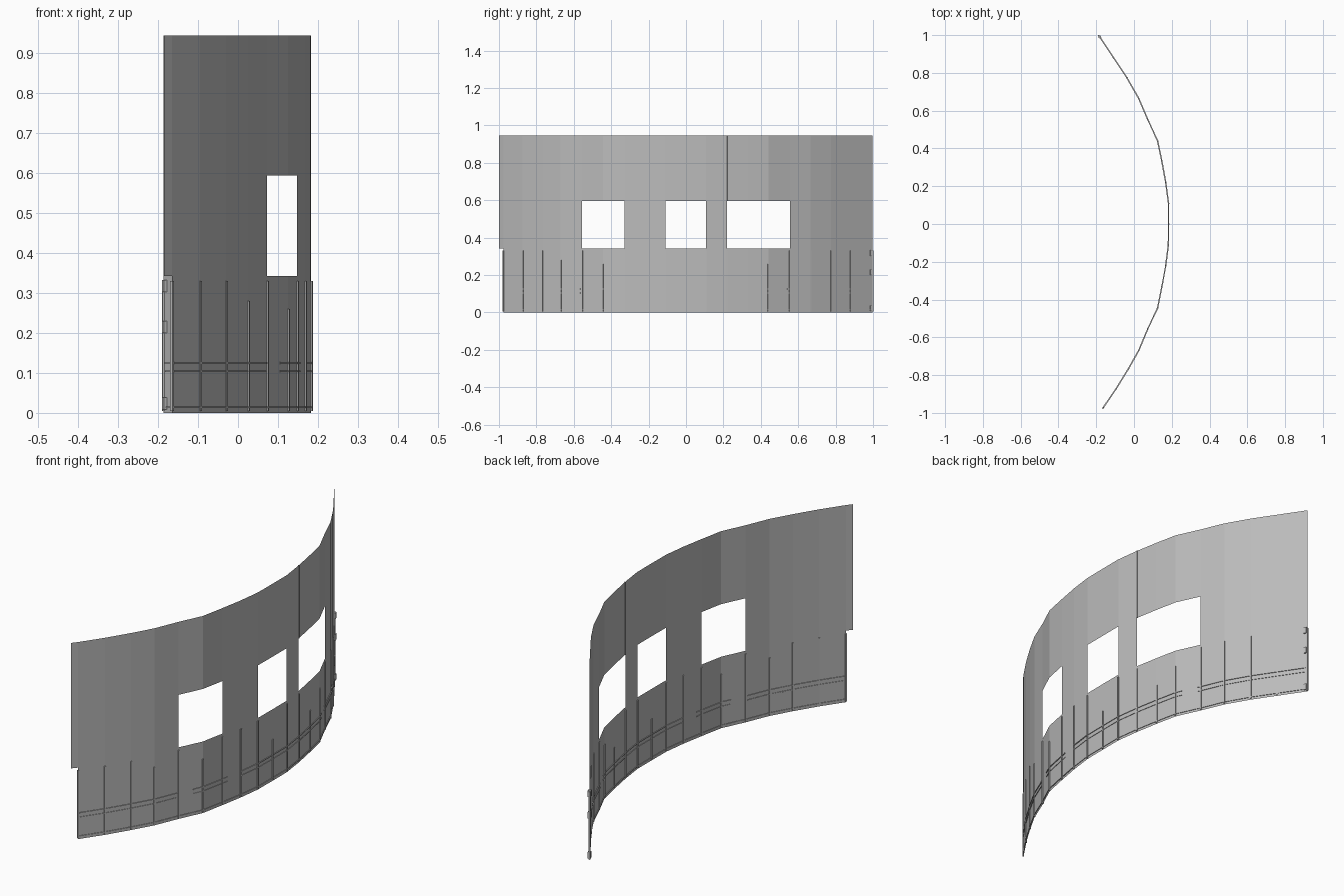
import bpy, bmesh
from mathutils import Vector

if "Cube" in bpy.data.objects:
    bpy.data.objects.remove(bpy.data.objects["Cube"])


def material(name, value):
    m = bpy.data.materials.new(name)
    m.use_nodes = True
    col = (value, value, value, 1)
    m.diffuse_color = col
    m.node_tree.nodes["Principled BSDF"].inputs["Base Color"].default_value = col
    return m


GREY = material("plain grey", 0.5)

# Plan of the curved wall as (x, y), from front end to back end
PLAN = [(-0.185, -1.0), (-0.165, -0.975), (-0.095, -0.873), (-0.03, -0.767),
        (0.025, -0.67), (0.073, -0.555), (0.125, -0.445), (0.148, -0.33),
        (0.168, -0.22), (0.182, -0.11), (0.183, 0), (0.183, 0.108),
        (0.168, 0.22), (0.147, 0.335), (0.125, 0.44), (0.072, 0.555),
        (0.025, 0.665), (-0.038, 0.775), (-0.108, 0.88), (-0.186, 0.997)]
LEVELS = [0, 0.343, 0.595, 0.945]
WINDOWS = [(-0.56, -0.32), (-0.12, 0.12), (0.21, 0.56)]


def plan_x(y):
    for (x0, y0), (x1, y1) in zip(PLAN, PLAN[1:]):
        if y <= y1:
            return x0 + (x1 - x0) * (y - y0) / (y1 - y0)
    return PLAN[-1][0]


def finish(name, bm):
    mesh = bpy.data.meshes.new(name)
    bm.to_mesh(mesh)
    bm.free()
    mesh.materials.append(GREY)
    ob = bpy.data.objects.new(name, mesh)
    bpy.context.collection.objects.link(ob)
    return ob


def bar(bm, a, b, depth, height):
    """Box from a to b in plan, depth across the wall, height upward from a.z."""
    a, b = Vector(a), Vector(b)
    d = (b - a).normalized()
    n = Vector((d.y, -d.x, 0)) * depth / 2
    base = [bm.verts.new(p) for p in (a + n, b + n, b - n, a - n)]
    face = bm.faces.new(base)
    top = bmesh.ops.extrude_face_region(bm, geom=[face])["geom"]
    verts = [v for v in top if isinstance(v, bmesh.types.BMVert)]
    bmesh.ops.translate(bm, verts=verts, vec=(0, 0, height))
    bmesh.ops.recalc_face_normals(bm, faces=bm.faces)


def upright(bm, y, z0, z1, width, depth):
    d = Vector((plan_x(y + 0.02) - plan_x(y - 0.02), 0.04, 0)).normalized()
    p = Vector((plan_x(y), y, z0))
    bar(bm, p - d * width / 2, p + d * width / 2, depth, z1 - z0)


# Curved wall sheet with three window openings
bm = bmesh.new()
grid = [[bm.verts.new((x, y, z)) for x, y in PLAN] for z in LEVELS]
for r in range(3):
    for c in range(len(PLAN) - 1):
        y0, y1 = PLAN[c][1], PLAN[c + 1][1]
        opening = r == 1 and any(a < y0 and y1 < b for a, b in WINDOWS)
        clipped = r == 0 and c == 0
        if not opening and not clipped:
            bm.faces.new((grid[r][c], grid[r][c + 1],
                          grid[r + 1][c + 1], grid[r + 1][c]))
bmesh.ops.delete(bm, geom=[v for v in bm.verts if not v.link_faces], context="VERTS")
finish("curved_wall", bm)

# Slim posts on both faces of the lower wall
SHORT = {4: 0.28, 6: 0.26, 10: 0.2, 13: 0.2, 14: 0.26}
bm = bmesh.new()
for i, (x, y) in enumerate(PLAN[1:], 1):
    upright(bm, y, 0.005, SHORT.get(i, 0.33), 0.007, 0.008)
finish("wall_posts", bm)

# Thin rails, broken by gaps, and a continuous base strip
SPANS = [(-0.97, -0.565), (-0.49, -0.3), (-0.22, 0.47), (0.54, 0.99)]


def rail(name, spans, z, depth, height):
    bm = bmesh.new()
    for s, e in spans:
        ys = [s] + [y for _, y in PLAN if s < y < e] + [e]
        for y0, y1 in zip(ys, ys[1:]):
            bar(bm, (plan_x(y0), y0, z), (plan_x(y1), y1, z), depth, height)
    finish(name, bm)


rail("upper_rail", SPANS, 0.123, 0.007, 0.004)
rail("lower_rail", SPANS, 0.102, 0.005, 0.004)
rail("base_strip", [(-0.975, 0.99)], 0.012, 0.006, 0.004)

# Clamp blocks on the back end post
bm = bmesh.new()
for z in (0.008, 0.2, 0.303):
    upright(bm, 0.99, z, z + 0.03, 0.012, 0.014)
finish("end_clamps", bm)

# Narrow seam above the wide window
bm = bmesh.new()
upright(bm, 0.222, 0.595, 0.945, 0.003, 0.006)
finish("wall_seam", bm)
